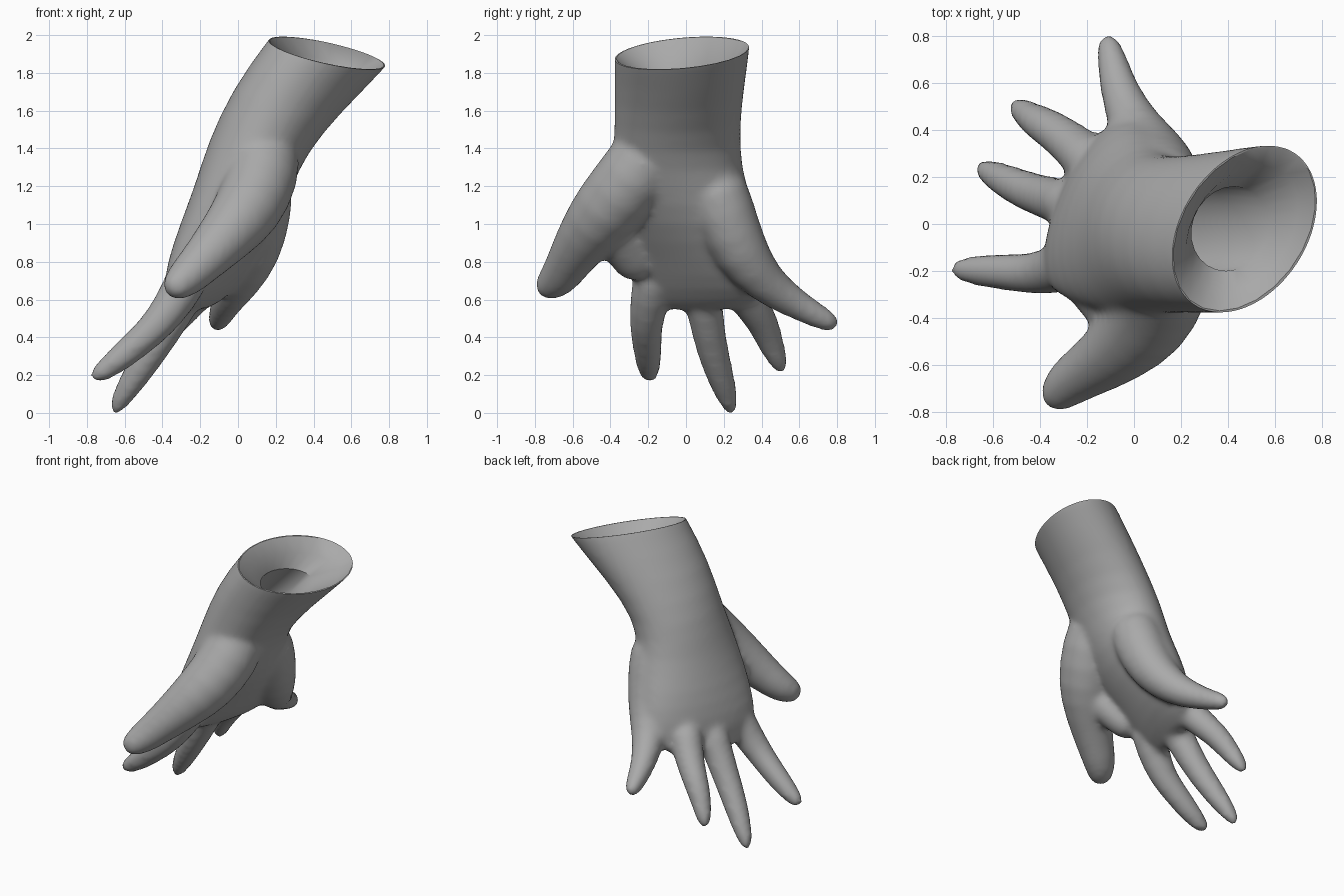
import bpy, bmesh, math
from mathutils import Vector

if "Cube" in bpy.data.objects:
    bpy.data.objects.remove(bpy.data.objects["Cube"])

SIDES = 24

skin = bpy.data.materials.new("plain grey")
skin.use_nodes = True
grey = (0.4, 0.4, 0.4, 1)
skin.diffuse_color = grey
skin.node_tree.nodes["Principled BSDF"].inputs["Base Color"].default_value = grey


def loft(bm, rings):
    """Bridge rings of points into a closed solid."""
    loops = [[bm.verts.new(p) for p in ring] for ring in rings]
    for low, high in zip(loops, loops[1:]):
        for i in range(SIDES):
            j = (i + 1) % SIDES
            bm.faces.new((low[i], low[j], high[j], high[i]))
    bm.faces.new(loops[0][::-1])
    bm.faces.new(loops[-1])


def slice_ring(cx, cy, cz, ax, ay, shear=0, sx=0, sy=0):
    """Sheared ellipse on a plane sloping by sx and sy."""
    ring = []
    for i in range(SIDES):
        t = math.tau * i / SIDES
        dy = ay * math.sin(t)
        dx = ax * math.cos(t) + shear * dy
        ring.append(Vector((cx + dx, cy + dy, cz + sx * dx + sy * dy)))
    return ring


def tube_rings(path):
    """Round rings along a path of (x, y, z, radius)."""
    pts = [Vector(p[:3]) for p in path]
    rings = []
    for i, p in enumerate(pts):
        tangent = pts[min(i + 1, len(pts) - 1)] - pts[max(i - 1, 0)]
        turn = tangent.to_track_quat('Z', 'Y')
        rings.append([p + turn @ Vector((path[i][3] * math.cos(math.tau * k / SIDES),
                                         path[i][3] * math.sin(math.tau * k / SIDES), 0))
                      for k in range(SIDES)])
    return rings


def make_object(name, bm):
    bmesh.ops.recalc_face_normals(bm, faces=bm.faces)
    mesh = bpy.data.meshes.new(name)
    bm.to_mesh(mesh)
    bm.free()
    obj = bpy.data.objects.new(name, mesh)
    bpy.context.collection.objects.link(obj)
    mesh.materials.append(skin)
    return obj


bm = bmesh.new()

# Palm, wrist and forearm, from the knuckles up past the cut end
loft(bm, [slice_ring(*s) for s in (
    (-.27, .07, .53, .05, .25, .35),
    (-.20, .08, .65, .14, .36, .38),
    (-.14, .07, .80, .20, .39, .35),
    (-.05, .01, 1.0, .25, .39, .2),
    (.03, -.04, 1.2, .26, .36, .1),
    (.10, -.05, 1.4, .265, .335, 0, -.1),
    (.255, -.04, 1.65, .29, .34, .15, -.2, .05),
    (.47, -.02, 1.9, .30, .365, .3, -.28, .17),
    (.67, -.01, 2.15, .30, .37, .3, -.28, .17))])

# Thumb with its fleshy base, the web beside it, and the fingers
digits = {
    "thumb": ((.15, -.15, 1.45, .19), (.13, -.27, 1.25, .2), (.06, -.42, 1.08, .19),
              (-.06, -.53, .94, .155), (-.19, -.62, .80, .12),
              (-.29, -.68, .70, .105), (-.37, -.775, .635, .06)),
    "web": ((0, -.42, 1.02, .13), (-.12, -.33, .89, .12), (-.22, -.22, .72, .11)),
    "index": ((-.22, -.15, .8, .12), (-.32, -.19, .61, .108), (-.42, -.215, .47, .09),
              (-.53, -.205, .37, .08), (-.66, -.2, .26, .07), (-.785, -.19, .17, .04)),
    "middle": ((-.22, .07, .76, .12), (-.33, .1, .53, .095), (-.46, .14, .32, .085),
               (-.58, .2, .14, .07), (-.67, .25, -.015, .035)),
    "ring": ((-.14, .22, .78, .13), (-.25, .33, .59, .095), (-.36, .41, .48, .085),
             (-.44, .45, .36, .07), (-.52, .52, .205, .04)),
    "little": ((.13, .12, 1.3, .17), (.12, .20, 1.06, .17), (.08, .29, .84, .15),
               (0, .42, .68, .11), (-.06, .56, .59, .085),
               (-.09, .68, .52, .068), (-.12, .81, .455, .05)),
}
for path in digits.values():
    loft(bm, tube_rings(path))
hand = make_object("hand", bm)

# Cutter: trims the arm on a slope and sinks the hollow
bm = bmesh.new()
slope = (.3, -.28, .17)
loft(bm, [slice_ring(*s) for s in (
    (.06, -.02, 1.22, .10, .14),
    (.12, -.02, 1.4, .16, .2),
    (.24, -.02, 1.58, .17, .2),
    (.41, -.02, 1.75, .165, .18, .1, -.2, .1),
    (.46, -.02, 1.83, .225, .27, *slope),
    (.47, -.02, 1.905, .285, .35, *slope),
    (.47, -.02, 1.905, .9, .9, *slope),
    (.47, -.02, 2.6, .9, .9, *slope))])
cutter = make_object("hollow_cutter", bm)
cutter.hide_render = True

# Fuse the parts into one skin, soften it, then cut the wrist open
round_off = hand.modifiers.new("round_off", 'SUBSURF')
round_off.levels = 1
fuse = hand.modifiers.new("fuse", 'REMESH')
fuse.mode = 'VOXEL'
fuse.voxel_size = .02
soften = hand.modifiers.new("soften", 'SMOOTH')
soften.factor = .5
soften.iterations = 10
cut = hand.modifiers.new("cut", 'BOOLEAN')
cut.operation = 'DIFFERENCE'
cut.solver = 'EXACT'
cut.object = cutter

bpy.ops.object.select_all(action='DESELECT')
hand.select_set(True)
bpy.context.view_layer.objects.active = hand
for mod in list(hand.modifiers):
    bpy.ops.object.modifier_apply(modifier=mod.name)
bpy.data.objects.remove(cutter)

hand.data.materials.clear()
hand.data.materials.append(skin)
for face in hand.data.polygons:
    face.material_index = 0
bpy.ops.object.shade_smooth_by_angle(angle=math.radians(40))
